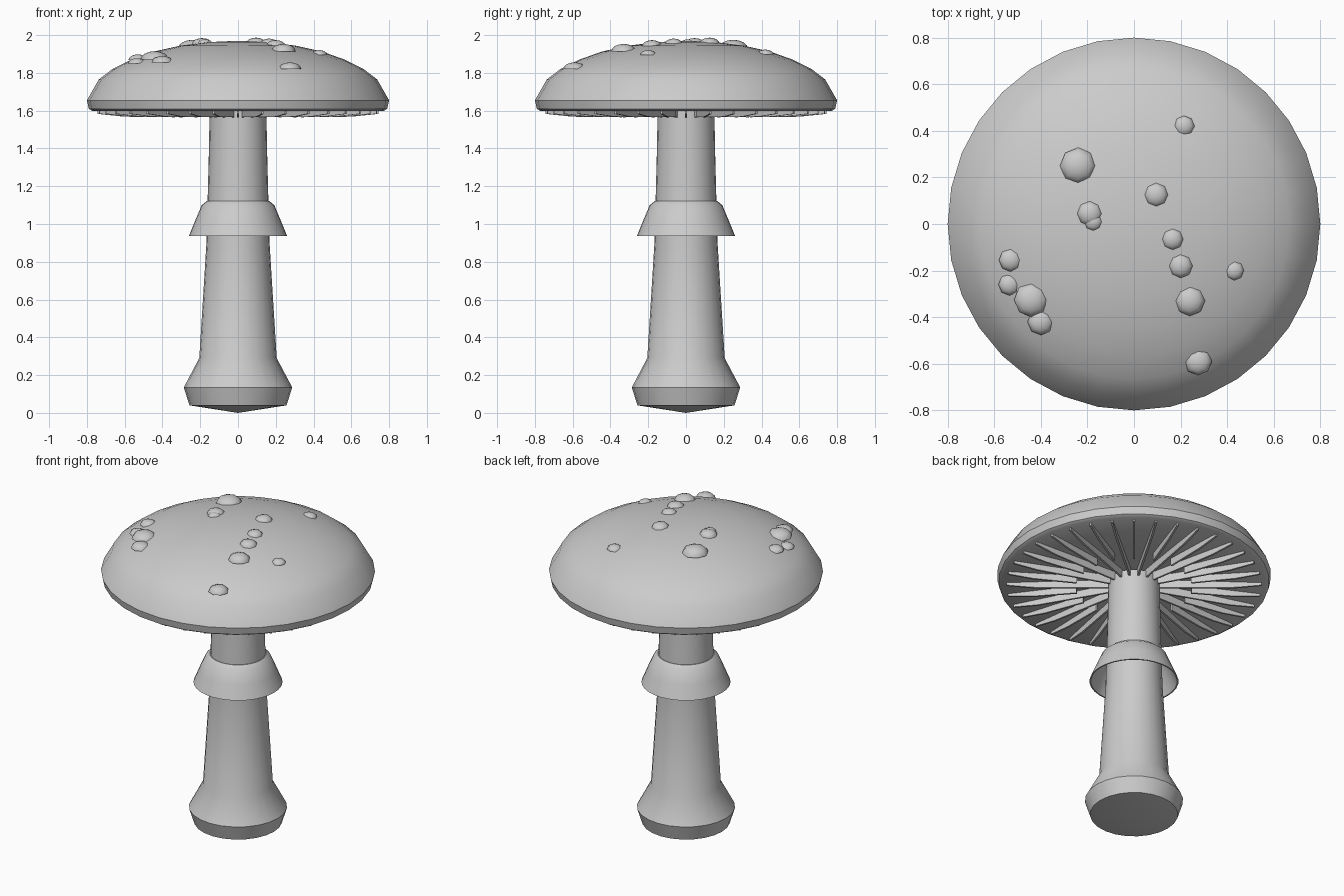
import bpy, bmesh
from math import pi, cos, sin, sqrt, radians

if "Cube" in bpy.data.objects:
    bpy.data.objects.remove(bpy.data.objects["Cube"])


def finish(name, bm, angle=None):
    bmesh.ops.recalc_face_normals(bm, faces=bm.faces[:])
    mesh = bpy.data.meshes.new(name)
    bm.to_mesh(mesh)
    bm.free()
    obj = bpy.data.objects.new(name, mesh)
    bpy.context.collection.objects.link(obj)
    if angle:
        bpy.ops.object.select_all(action='DESELECT')
        obj.select_set(True)
        bpy.context.view_layer.objects.active = obj
        bpy.ops.object.shade_smooth_by_angle(angle=radians(angle))
    return obj


def lathe(name, profile, sides, angle=40):
    bm = bmesh.new()
    verts = [bm.verts.new((r, 0, z)) for r, z in profile]
    edges = [bm.edges.new(pair) for pair in zip(verts, verts[1:])]
    bmesh.ops.spin(bm, geom=verts + edges, cent=(0, 0, 0), axis=(0, 0, 1),
                   angle=2 * pi, steps=sides, use_duplicate=False)
    bmesh.ops.remove_doubles(bm, verts=bm.verts[:], dist=0.0005)
    return finish(name, bm, angle)


# Stem with bulbous foot
lathe("stem", [(0, 0), (.257, .04), (.287, .135), (.205, .29), (.167, .9),
               (.155, 1.35), (.15, 1.605)], 24)

# Hanging ring around the stem
lathe("skirt", [(.15, 1.12), (.165, 1.122), (.192, 1.1), (.226, 1.02), (.26, .937),
                (.252, .937), (.216, 1.02), (.18, 1.09), (.15, 1.1)], 32)

# Domed cap with a closed underside
lathe("cap", [(0, 1.62), (.35, 1.612), (.77, 1.598), (.79, 1.61), (.8, 1.655),
              (.737, 1.765), (.665, 1.82), (.566, 1.87), (.445, 1.913),
              (.306, 1.944), (.156, 1.963), (0, 1.97)], 32)

# Gills: thin radial blades, alternating long and short
bm = bmesh.new()
COUNT = 36
for i in range(COUNT):
    a = 2 * pi * i / COUNT
    inner = .13 if i % 2 == 0 else .34
    side = [(inner, 1.565), (.6, 1.568), (.745, 1.583), (.745, 1.603), (inner, 1.63)]
    loops = []
    for t in (-.006, .006):
        loops.append([bm.verts.new((r * cos(a) - t * sin(a), r * sin(a) + t * cos(a), z))
                      for r, z in side])
    bm.faces.new(loops[0])
    bm.faces.new(loops[1][::-1])
    for k in range(len(side)):
        n = (k + 1) % len(side)
        bm.faces.new((loops[0][k], loops[0][n], loops[1][n], loops[1][k]))
finish("gills", bm)

# Warts: flattened half domes sitting on the cap (x, y, radius)
SPOTS = [(-.24, .25, .078), (.215, .42, .045), (.095, .125, .052), (-.19, .045, .054),
         (-.175, .01, .04), (.165, -.065, .047), (.2, -.18, .052), (.43, -.2, .042),
         (.24, -.33, .065), (.275, -.59, .06), (-.53, -.155, .05), (-.535, -.26, .047),
         (-.44, -.325, .075), (-.4, -.42, .057)]
for i, (x, y, r) in enumerate(SPOTS):
    z = 1.625 + .34 * sqrt(1 - (x * x + y * y) / .64)
    h = .6 * r
    dome = [(0, 0), (r, 0), (r * .92, h * .38), (r * .71, h * .71), (r * .38, h * .92), (0, h)]
    spot = lathe(f"cap_spot_{i + 1}", dome, 8, 50)
    spot.location = (x, y, z - .003)
